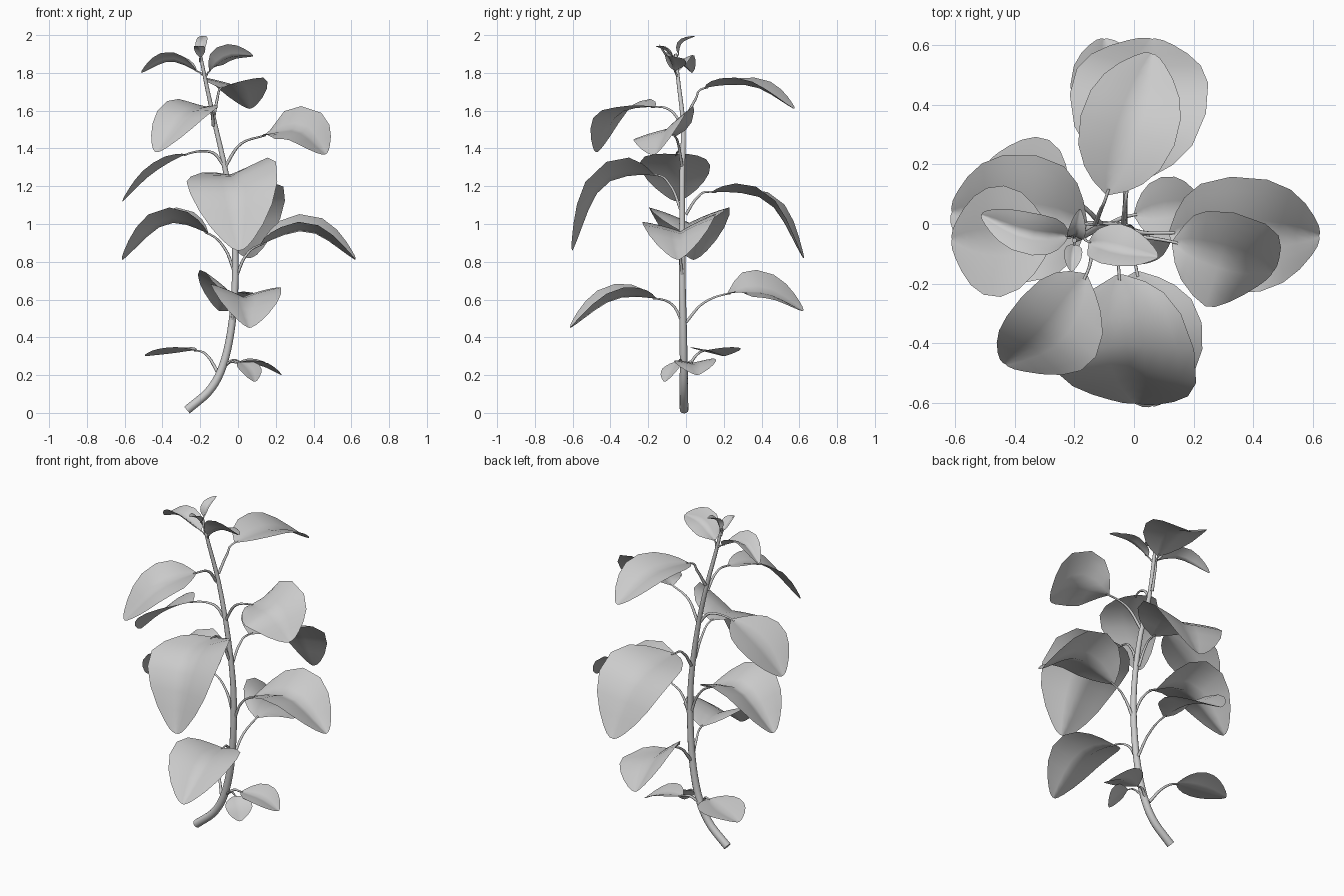
import bpy, bmesh, math
from mathutils import Vector

if "Cube" in bpy.data.objects:
    bpy.data.objects.remove(bpy.data.objects["Cube"])


def spline(pts, a, b, t):
    """Catmull-Rom point between knots a and b of pts, t in 0..1"""
    u = a + (b - a) * t
    i = min(int(u), len(pts) - 2)
    f = u - i
    p1, p2 = pts[i], pts[i + 1]
    p0 = pts[i - 1] if i > 0 else p1 * 2 - p2
    p3 = pts[i + 2] if i + 2 < len(pts) else p2 * 2 - p1
    return 0.5 * (2 * p1 + (p2 - p0) * f + (2 * p0 - 5 * p1 + 4 * p2 - p3) * f * f
                  + (3 * p1 - p0 - 3 * p2 + p3) * f ** 3)


def tube(name, pts, radii, sides=10):
    """Tapered round tube along a list of points"""
    bm = bmesh.new()
    rings = []
    for i, p in enumerate(pts):
        t = (pts[min(i + 1, len(pts) - 1)] - pts[max(i - 1, 0)]).normalized()
        ref = Vector((0, 1, 0)) if abs(t.y) < 0.8 else Vector((1, 0, 0))
        u = t.cross(ref).normalized()
        v = t.cross(u)
        if rings:                       # keep the rings from twisting
            u = (last_u - t * last_u.dot(t)).normalized()
            v = t.cross(u)
        last_u = u
        ang = [2 * math.pi * k / sides for k in range(sides)]
        rings.append([bm.verts.new(p + radii[i] * (u * math.cos(a) + v * math.sin(a))) for a in ang])
    for r, s in zip(rings, rings[1:]):
        for k in range(sides):
            j = (k + 1) % sides
            bm.faces.new((r[k], r[j], s[j], s[k]))
    bm.faces.new(rings[0][::-1])
    bm.faces.new(rings[-1])
    finish(name, bm)


def finish(name, bm):
    me = bpy.data.meshes.new(name)
    bm.to_mesh(me)
    bm.free()
    ob = bpy.data.objects.new(name, me)
    bpy.context.collection.objects.link(ob)
    for f in me.polygons:
        f.use_smooth = len(f.vertices) == 4
    return ob


# outline of the blade: relative half width along the midrib
OUTLINE = [(0, .05), (.08, .36), (.16, .62), (.27, .87), (.42, 1), (.58, .96),
           (.72, .8), (.84, .57), (.93, .34), (.98, .18), (1, .06)]
ACROSS = [-1, -.75, -.5, -.25, 0, .25, .5, .75, 1]


def leaf(name, pts, half, fold, roll, stalk=0.007):
    """pts: node, stalk bend, blade base, blade middle, tip"""
    pts = [Vector(p) for p in pts]
    fold, roll = math.radians(fold), math.radians(roll)
    run = pts[4] - pts[2]
    right = Vector((run.x, run.y, 0)).normalized().cross(Vector((0, 0, 1)))
    bm = bmesh.new()
    rows = []
    for t, w in OUTLINE:
        p = spline(pts, 2, 4, t)
        tan = (spline(pts, 2, 4, min(t + .02, 1)) - spline(pts, 2, 4, t - .02)).normalized()
        up = right.cross(tan).normalized()
        r = min(1, t * 4) * roll
        s = right * math.cos(r) + up * math.sin(r)
        n = s.cross(tan).normalized()
        row = []
        for a in ACROSS:
            d = a * w * half
            lift = abs(d) * math.sin(fold) * (1.25 - .3 * abs(a))
            row.append(bm.verts.new(p + s * d * math.cos(fold) + n * lift))
        rows.append(row)
    for r, s in zip(rows, rows[1:]):
        for k in range(len(ACROSS) - 1):
            bm.faces.new((r[k], r[k + 1], s[k + 1], s[k]))
    finish(name, bm)
    path = [spline(pts, 0, 2.1, k / 12) for k in range(13)]
    tube(name + "_stalk", path, [stalk * (1.3 - .6 * k / 12) for k in range(13)], 6)


# main stem
stem = [Vector(p) for p in [(-.27, -.01, .015), (-.15, -.012, .12), (-.08, -.012, .25), (-.035, -.015, .45),
                            (-.015, -.02, .7), (-.02, -.02, .95), (-.06, -.02, 1.25), (-.12, -.015, 1.52),
                            (-.17, -.04, 1.75), (-.2, -.055, 1.9)]]
N = 40
tube("stem", [spline(stem, 0, 9, k / N) for k in range(N + 1)],
     [.023 - .015 * (k / N) ** 1.3 for k in range(N + 1)], 12)

# lowest small leaves
leaf("bottom_leaf_left", [(-.11, 0, .22), (-.16, .05, .3), (-.22, .1, .33), (-.35, .16, .315), (-.49, .2, .3)], .14, 12, 0)
leaf("bottom_leaf_right", [(-.08, 0, .24), (-.04, .02, .27), (0, .03, .265), (.12, .05, .25), (.23, .06, .2)], .115, 14, -3)
leaf("bottom_leaf_front", [(-.08, -.01, .24), (-.03, -.03, .28), (.01, -.04, .27), (.06, -.075, .23), (.09, -.11, .165)], .075, 8, -10, .005)

# front and back pair, low
leaf("low_leaf_front", [(-.03, -.02, .48), (-.02, -.07, .57), (.01, -.16, .605), (.04, -.38, .6), (.06, -.61, .45)], .2, 20, 3)
leaf("low_leaf_back", [(-.03, 0, .48), (-.03, .09, .58), (-.03, .22, .63), (-.06, .42, .635), (-.1, .62, .54)], .19, 15, -24)

# left and right pair
leaf("middle_leaf_left", [(-.02, -.02, .75), (-.07, -.01, .87), (-.16, 0, .95), (-.38, .02, 1.0), (-.61, .04, .81)], .23, 22, 0)
leaf("middle_leaf_right", [(-.01, -.02, .72), (.04, -.03, .83), (.12, -.03, .89), (.37, -.03, .96), (.62, -.04, .81)], .21, 21, -6)

# largest pair, front and back
leaf("large_leaf_front", [(-.04, -.03, 1.08), (-.05, -.08, 1.2), (-.05, -.17, 1.26), (-.02, -.44, 1.2), (.01, -.6, .86)], .25, 14, -14)
leaf("large_leaf_back", [(-.035, 0, 1.05), (-.03, .06, 1.14), (-.02, .14, 1.17), (.02, .43, 1.12), (.06, .62, .82)], .235, 11, 4)

# upper left and right pair
leaf("upper_leaf_left", [(-.075, -.02, 1.31), (-.14, -.03, 1.38), (-.27, -.05, 1.37), (-.45, -.06, 1.27), (-.61, -.05, 1.12)], .19, 11, -3)
leaf("upper_leaf_right", [(-.07, -.02, 1.3), (.01, -.04, 1.42), (.13, -.06, 1.465), (.32, -.11, 1.5), (.465, -.16, 1.37)], .19, 12, -28)

# higher front and back pair
leaf("high_leaf_front", [(-.13, -.02, 1.52), (-.14, -.08, 1.6), (-.16, -.17, 1.62), (-.27, -.36, 1.58), (-.43, -.47, 1.38)], .165, 12, 9)
leaf("high_leaf_back", [(-.13, 0, 1.56), (-.11, .05, 1.66), (-.09, .1, 1.72), (-.01, .35, 1.73), (.06, .57, 1.61)], .17, 14, 0)

# crown of young leaves, strongly folded
leaf("crown_leaf_left", [(-.185, -.04, 1.79), (-.2, -.04, 1.8), (-.22, -.04, 1.81), (-.36, -.035, 1.86), (-.51, .03, 1.8)], .085, 34, -6, .005)
leaf("crown_leaf_right", [(-.175, -.04, 1.78), (-.165, -.05, 1.79), (-.15, -.06, 1.81), (-.05, -.09, 1.88), (.08, -.11, 1.89)], .09, 24, 30, .005)
leaf("crown_bud_back", [(-.2, -.05, 1.86), (-.2, -.05, 1.88), (-.2, -.04, 1.9), (-.19, -.02, 1.96), (-.18, .05, 1.995)], .035, 30, 0, .005)
leaf("crown_bud_front", [(-.2, -.05, 1.86), (-.2, -.06, 1.87), (-.2, -.07, 1.88), (-.205, -.11, 1.92), (-.21, -.16, 1.94)], .035, 30, 0, .005)
